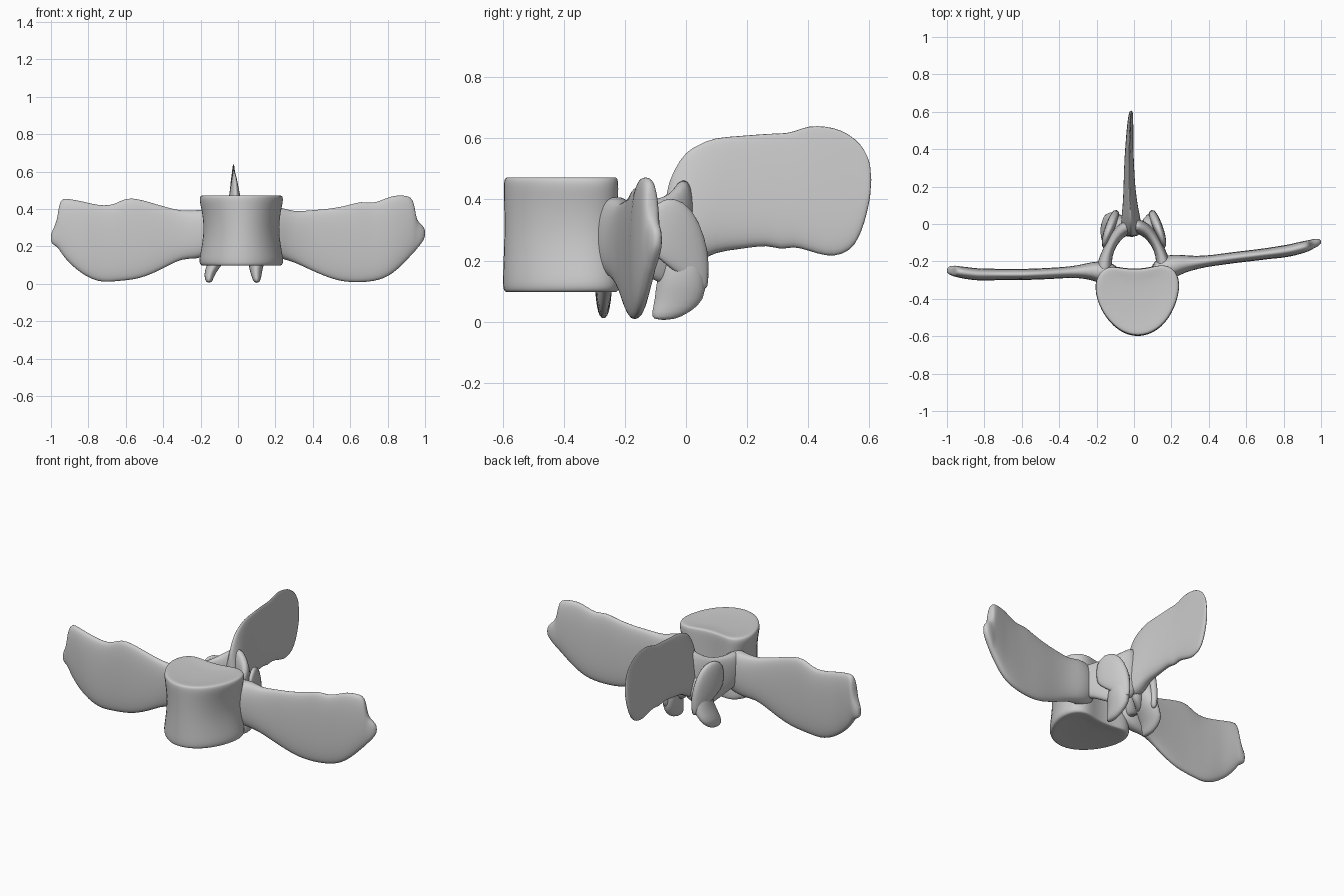
import bpy, bmesh, math
from mathutils import Vector


def loft(name, rings, subdiv=1):
    """Skin a list of equal-length point rings and cap both ends."""
    bm = bmesh.new()
    rows = [[bm.verts.new(p) for p in r] for r in rings]
    n = len(rows[0])
    for a, b in zip(rows, rows[1:]):
        for i in range(n):
            j = (i + 1) % n
            bm.faces.new((a[i], a[j], b[j], b[i]))
    bm.faces.new(rows[0][::-1])
    bm.faces.new(rows[-1])
    bmesh.ops.recalc_face_normals(bm, faces=bm.faces)
    me = bpy.data.meshes.new(name)
    bm.to_mesh(me)
    bm.free()
    ob = bpy.data.objects.new(name, me)
    bpy.context.collection.objects.link(ob)
    sub = ob.modifiers.new("smooth", 'SUBSURF')
    sub.levels = sub.render_levels = subdiv
    for p in me.polygons:
        p.use_smooth = True
    return ob


def spow(v, e):
    return math.copysign(abs(v) ** e, v)


def blade(name, secs, taper=0.0, n=20):
    """Upright plate: sections are (x, y, z_low, z_high, thickness)."""
    rings = []
    for k, (x, y, lo, hi, th) in enumerate(secs):
        a, b = secs[max(k - 1, 0)], secs[min(k + 1, len(secs) - 1)]
        t = Vector((b[0] - a[0], b[1] - a[1])).normalized()
        ring = []
        for i in range(n):
            ang = math.tau * i / n
            s = spow(math.sin(ang), 0.9)
            w = th / 2 * spow(math.cos(ang), 0.7) * (1 - taper * s)
            ring.append((x - t.y * w, y + t.x * w, (lo + hi) / 2 + s * (hi - lo) / 2))
        rings.append(ring)
    return loft(name, rings)


def tongue(name, secs, n=12):
    """Vertical process: sections are (x, y, z, radius_x, radius_y)."""
    return loft(name, [[(x + rx * math.cos(math.tau * i / n),
                         y + ry * math.sin(math.tau * i / n), z) for i in range(n)]
                       for x, y, z, rx, ry in secs])


# Vertebral body: heart-shaped outline with a narrow waist
outline = [(0.02, -.24), (-.06, -.235), (-.13, -.22), (-.19, -.25), (-.22, -.34), (-.18, -.47),
           (-.09, -.575), (.02, -.612), (.13, -.575), (.21, -.48), (.255, -.34), (.23, -.24),
           (.16, -.21), (.09, -.23)]
levels = [(.105, .55, .55), (.094, .9, .92), (.1, .97, .985), (.125, 1, 1), (.18, .95, .99),
          (.28, .88, .97), (.38, .92, .975), (.44, .99, .985), (.468, .98, .975),
          (.475, .92, .92), (.465, .55, .55)]
loft("vertebral_body", [[(.02 + (x - .02) * sx, -.4 + (y + .4) * sy, z) for x, y in outline]
                        for z, sx, sy in levels], 2)

# Transverse processes: broad wing-like plates
blade("transverse_process_left", [
    (-.08, -.28, .17, .40, .10), (-.16, -.26, .15, .40, .13), (-.22, -.25, .13, .395, .10),
    (-.30, -.255, .135, .39, .065), (-.38, -.26, .09, .41, .06), (-.46, -.265, .05, .435, .06),
    (-.53, -.268, .025, .455, .06), (-.60, -.27, .015, .465, .06), (-.66, -.27, .01, .425, .06),
    (-.72, -.27, .005, .42, .06), (-.78, -.27, .02, .43, .065), (-.84, -.27, .055, .445, .065),
    (-.90, -.262, .105, .455, .065), (-.94, -.255, .155, .46, .06), (-.955, -.252, .18, .43, .06),
    (-.965, -.25, .195, .34, .055), (-.99, -.247, .21, .29, .045), (-1.0, -.245, .225, .26, .02)])
blade("transverse_process_right", [
    (.10, -.27, .17, .40, .10), (.17, -.235, .15, .41, .14), (.24, -.215, .13, .41, .11),
    (.30, -.21, .115, .385, .08), (.38, -.2, .075, .395, .06), (.46, -.19, .04, .40, .06),
    (.53, -.18, .015, .41, .06), (.60, -.172, .005, .425, .06), (.66, -.165, .005, .445, .06),
    (.72, -.157, .01, .43, .06), (.78, -.15, .025, .455, .065), (.83, -.142, .055, .475, .065),
    (.88, -.13, .10, .475, .065), (.925, -.118, .15, .47, .06), (.94, -.112, .165, .43, .055),
    (.95, -.108, .18, .34, .05), (.98, -.098, .215, .32, .045), (1.0, -.09, .25, .29, .02)])

# Spinous process: deep plate, thinner towards its crest
blade("spinous_process", [
    (-.01, -.07, .22, .42, .06), (-.012, -.04, .18, .50, .08), (-.015, 0, .17, .56, .09),
    (-.018, .04, .19, .58, .085), (-.02, .09, .225, .605, .07), (-.024, .18, .235, .61, .055),
    (-.026, .27, .25, .618, .048), (-.026, .31, .23, .618, .045), (-.026, .35, .245, .622, .042),
    (-.025, .40, .23, .645, .038), (-.023, .46, .21, .642, .034), (-.021, .51, .215, .63, .03),
    (-.019, .555, .245, .60, .025), (-.017, .585, .32, .565, .02), (-.015, .607, .42, .51, .012)],
    taper=0.6)

# Neural arch, articular facets and inferior processes on both sides
for side, s, tip in (("left", -1, -.155), ("right", 1, .10)):
    blade("neural_arch_" + side, [
        (s * .16, -.29, .20, .40, .08), (s * .16, -.22, .19, .395, .085),
        (s * .145, -.16, .17, .395, .06), (s * .12, -.10, .13, .40, .06),
        (s * .08, -.045, .11, .42, .07), (s * .035, -.015, .14, .46, .08),
        (-s * .02, 0, .17, .48, .07)])
    blade("articular_facet_" + side, [
        (s * .165, -.13, .24, .36, .02), (s * .15, -.07, .19, .41, .045),
        (s * .125, -.01, .14, .40, .055), (s * .105, .04, .10, .34, .05),
        (s * .09, .075, .10, .22, .03)])
    tongue("inferior_process_" + side, [
        (s * .07, -.02, .32, .04, .04), (s * .09, -.01, .22, .055, .065),
        (s * .10, -.015, .14, .05, .085), (tip * .95, -.02, .07, .035, .085),
        (tip, -.05, .03, .025, .065), (tip, -.075, .004, .014, .035)])
